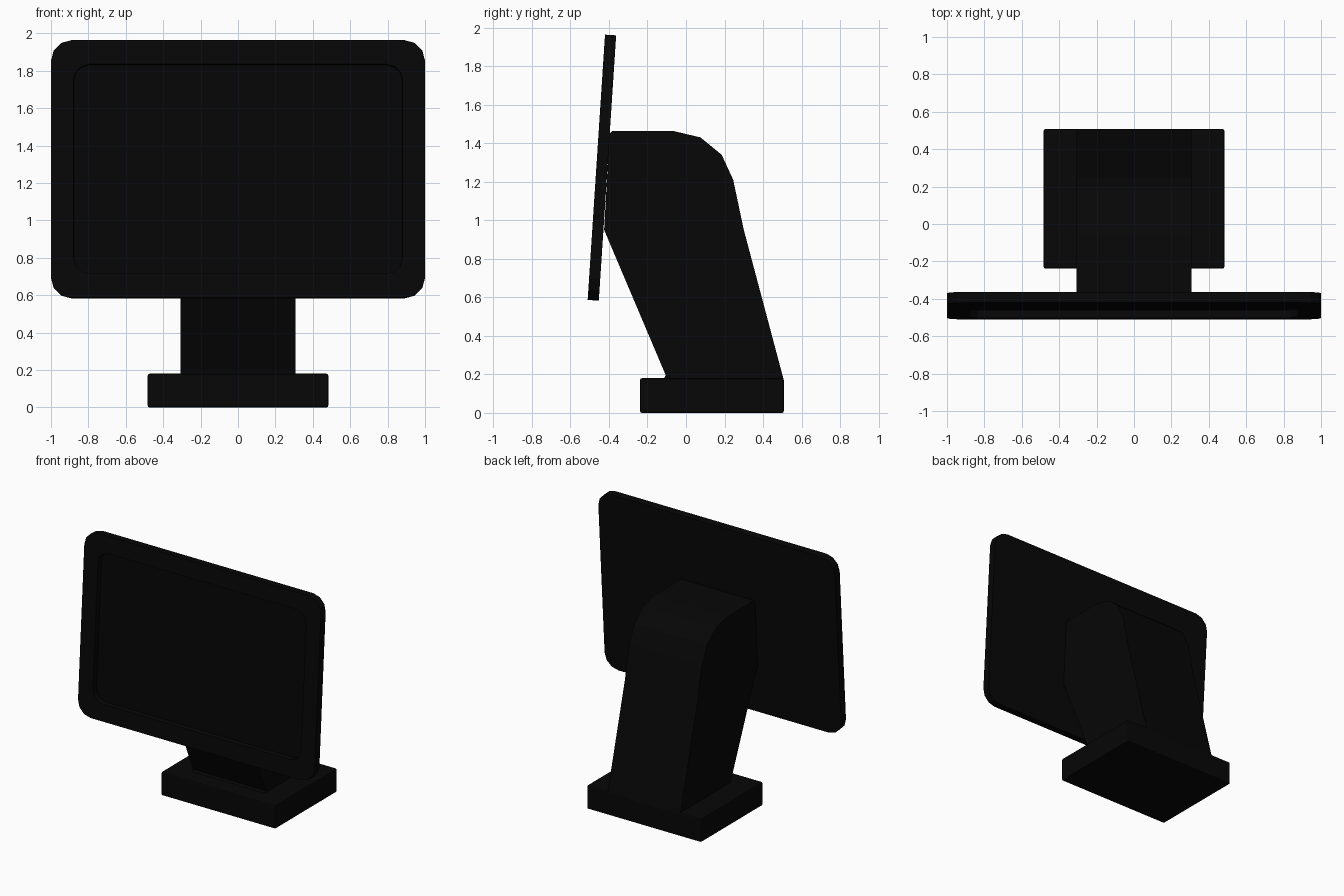
import bpy, bmesh
from math import sin, cos, pi, radians

if "Cube" in bpy.data.objects:
    bpy.data.objects.remove(bpy.data.objects["Cube"])


def material(name, value):
    m = bpy.data.materials.new(name)
    m.diffuse_color = (value, value, value, 1)
    m.use_nodes = True
    m.node_tree.nodes["Principled BSDF"].inputs["Base Color"].default_value = m.diffuse_color
    return m


casing = material("black_casing", 0.002)
glass = material("dark_glass", 0.0016)


def make_object(name, bm, mats):
    bmesh.ops.recalc_face_normals(bm, faces=bm.faces)
    me = bpy.data.meshes.new(name)
    bm.to_mesh(me)
    bm.free()
    ob = bpy.data.objects.new(name, me)
    bpy.context.collection.objects.link(ob)
    for m in mats:
        me.materials.append(m)
    return ob


def bevel(ob, width, segments=2):
    b = ob.modifiers.new("edge_bevel", 'BEVEL')
    b.width, b.segments = width, segments
    b.limit_method = 'ANGLE'
    b.angle_limit = radians(60)


def rounded_loop(bm, hx, hz, r, y, seg=3):
    """Ring of verts round a rounded rectangle in the XZ plane."""
    ring = []
    for k, (sx, sz) in enumerate([(1, 1), (-1, 1), (-1, -1), (1, -1)]):
        for i in range(seg + 1):
            a = (k + i / seg) * pi / 2
            ring.append(bm.verts.new((sx * (hx - r) + r * cos(a), y,
                                      sz * (hz - r) + r * sin(a))))
    return ring


# Screen panel: rounded slab with a deep, straight-walled display recess
bm = bmesh.new()
rings = [rounded_loop(bm, 1.0, 0.69, 0.11, 0.029),
         rounded_loop(bm, 1.0, 0.69, 0.11, -0.029),
         rounded_loop(bm, 0.88, 0.561, 0.085, -0.029),
         rounded_loop(bm, 0.878, 0.559, 0.083, 0.013)]
bm.faces.new(rings[0])
for a, b in zip(rings, rings[1:]):
    for i in range(len(a)):
        j = (i + 1) % len(a)
        bm.faces.new((a[i], a[j], b[j], b[i]))
bm.faces.new(rings[-1]).material_index = 1
screen = make_object("screen_panel", bm, [casing, glass])
screen.location = (0, -0.4365, 1.273)
screen.rotation_euler = (radians(-3.74), 0, 0)

# Stand neck: side profile (y, z) extruded across x
profile = [(-0.12, 0.17), (-0.105, 0.195), (-0.425, 0.95), (-0.397, 1.45),
           (-0.385, 1.462), (-0.06, 1.462), (0.075, 1.43), (0.185, 1.34),
           (0.245, 1.21), (0.30, 0.95), (0.505, 0.18), (0.505, 0.17)]
bm = bmesh.new()
face = bm.faces.new([bm.verts.new((-0.307, y, z)) for y, z in profile])
ext = bmesh.ops.extrude_face_region(bm, geom=[face])
bmesh.ops.translate(bm, vec=(0.614, 0, 0),
                    verts=[v for v in ext["geom"] if isinstance(v, bmesh.types.BMVert)])
make_object("stand_neck", bm, [casing])

# Base block
bm = bmesh.new()
bmesh.ops.create_cube(bm, size=1)
bmesh.ops.scale(bm, vec=(0.966, 0.747, 0.18), verts=bm.verts)
base = make_object("base_block", bm, [casing])
base.location = (0, 0.1345, 0.09)
bevel(base, 0.01)
